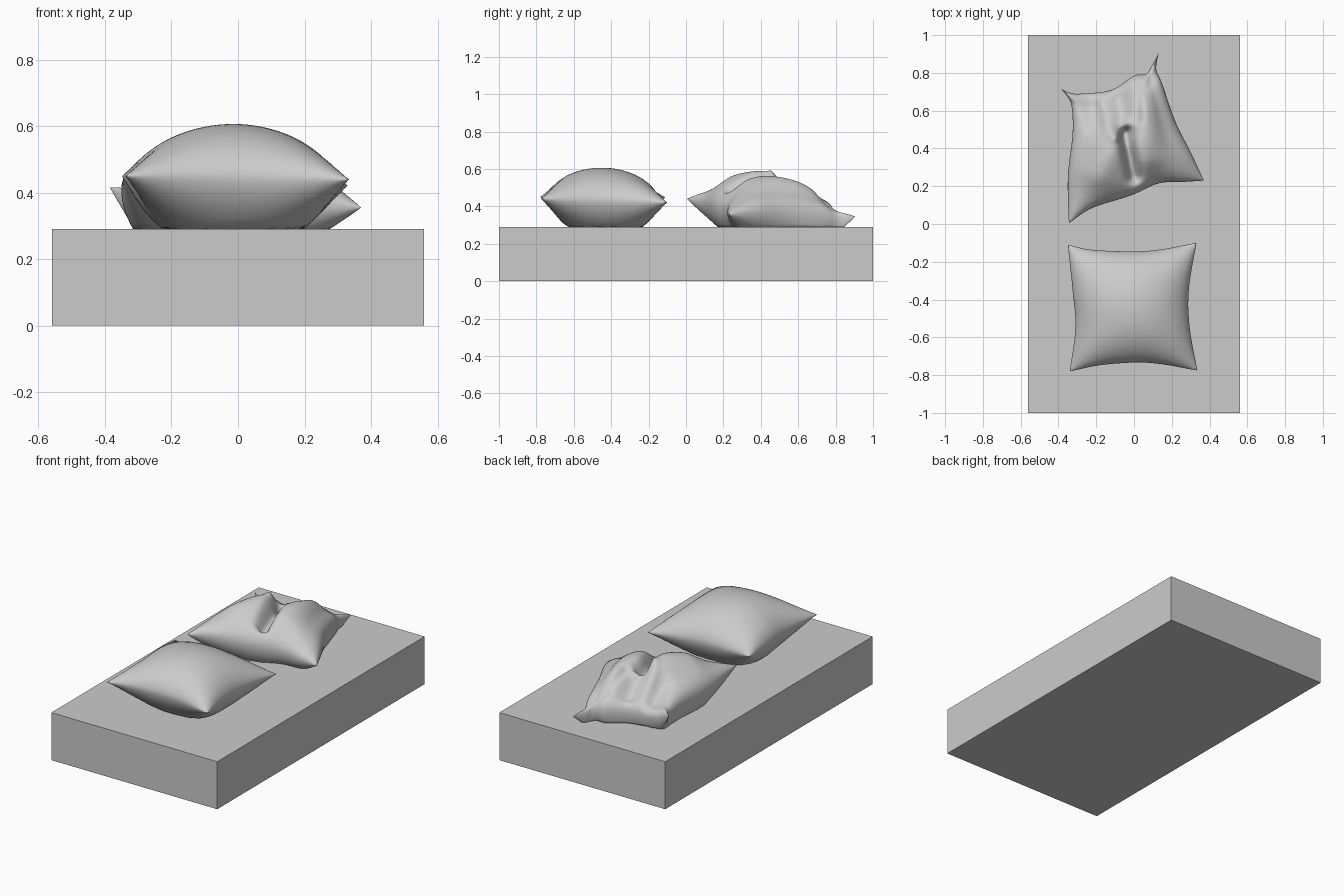
import bpy, bmesh, math
from mathutils import Vector

if "Cube" in bpy.data.objects:
    bpy.data.objects.remove(bpy.data.objects["Cube"])

FLOOR = 0.29


def spline(points):
    """Smooth curve through points, returned as a function of arc length 0..1."""
    p = [Vector(q) for q in points]
    p = [2 * p[0] - p[1]] + p + [2 * p[-1] - p[-2]]
    dense = []
    for i in range(1, len(p) - 2):
        a, b, c, d = p[i - 1:i + 3]
        for k in range(16):
            t = k / 16
            dense.append(0.5 * (2 * b + (c - a) * t + (2 * a - 5 * b + 4 * c - d) * t * t
                                + (3 * b - a - 3 * c + d) * t ** 3))
    dense.append(p[-2])
    dist = [0.0]
    for a, b in zip(dense, dense[1:]):
        dist.append(dist[-1] + (b - a).length)

    def at(t):
        s = t * dist[-1]
        for i in range(len(dense) - 1):
            if s <= dist[i + 1]:
                return dense[i].lerp(dense[i + 1], (s - dist[i]) / (dist[i + 1] - dist[i]))
        return dense[-1]
    return at


def pillow(name, front, back, left, right, height, depth, power, n):
    """Two puffed sheets sewn along a seam of four edge curves."""
    ts = [0.5 - 0.5 * math.cos(math.pi * i / n) * (0.6 + 0.4 * abs(math.cos(math.pi * i / n)))
          for i in range(n + 1)]
    F, B, L, R = ([spline(e)(t) for t in ts] for e in (front, back, left, right))
    bm = bmesh.new()
    top, bottom = {}, {}
    for i, u in enumerate(ts):
        for j, v in enumerate(ts):
            p = ((1 - v) * F[i] + v * B[i] + (1 - u) * L[j] + u * R[j]
                 - (1 - u) * (1 - v) * F[0] - u * (1 - v) * F[n]
                 - (1 - u) * v * B[0] - u * v * B[n])
            puff = max(0, 16 * u * (1 - u) * v * (1 - v)) ** power
            top[i, j] = bm.verts.new((p.x, p.y, max(FLOOR + 0.01, p.z + puff * height(p.x, p.y))))
            if i in (0, n) or j in (0, n):
                bottom[i, j] = top[i, j]
            else:
                bottom[i, j] = bm.verts.new((p.x, p.y, max(FLOOR, p.z - puff * depth)))
    for i in range(n):
        for j in range(n):
            ring = [(i, j), (i + 1, j), (i + 1, j + 1), (i, j + 1)]
            bm.faces.new([top[k] for k in ring])
            bm.faces.new([bottom[k] for k in reversed(ring)])
    me = bpy.data.meshes.new(name)
    bm.to_mesh(me)
    bm.free()
    for f in me.polygons:
        f.use_smooth = True
    ob = bpy.data.objects.new(name, me)
    bpy.context.collection.objects.link(ob)
    return ob


def ridge(x, y, a, b, width):
    """Soft bump of height 1 along the segment a-b."""
    p, a, b = Vector((x, y)), Vector(a), Vector(b)
    t = min(1, max(0, (p - a).dot(b - a) / (b - a).length_squared))
    return math.exp(-((p - a.lerp(b, t)).length / width) ** 2)


# Base block
bpy.ops.mesh.primitive_cube_add(size=1, location=(0, 0, FLOOR / 2))
base = bpy.context.object
base.name = "base_block"
base.scale = (1.12, 2, FLOOR)

# Plump pillow
fl, fr, br, bl = (-.34, -.78, .45), (.335, -.775, .44), (.33, -.10, .42), (-.35, -.11, .45)
pillow("plump_pillow",
       [fl, (-.16, -.745, .45), (.08, -.735, .445), fr],
       [bl, (-.22, -.137, .435), (0, -.145, .43), (.14, -.135, .425), br],
       [fl, (-.31, -.55, .44), (-.325, -.35, .44), bl],
       [fr, (.295, -.55, .435), (.29, -.35, .43), br],
       lambda x, y: 0.172, 0.21, 0.58, 32)


# Crumpled pillow
def crumple(x, y):
    h = 0.165
    h += 0.065 * ridge(x, y, (-.19, .27), (-.12, .42), .11)
    h += 0.04 * ridge(x, y, (.08, .35), (.06, .72), .08)
    h -= 0.10 * ridge(x, y, (0, .25), (-.05, .48), .035)
    h -= 0.04 * ridge(x, y, (-.05, .5), (-.08, .66), .05)
    h -= 0.035 * ridge(x, y, (-.2, .52), (-.24, .68), .05)
    h -= 0.02 * ridge(x, y, (.02, .55), (.03, .74), .02)
    h += 0.03 * ridge(x, y, (-.10, .46), (-.04, .53), .025)
    h += 0.02 * ridge(x, y, (-.14, .5), (-.17, .64), .03)
    h += 0.006 * math.sin(38 * x + 9 * y) * max(0, min(1, (y - .4) * 5))
    return h


fl, fr, br, bl = (-.345, .005, .44), (.37, .23, .355), (.13, .905, .345), (-.385, .715, .415)
pillow("crumpled_pillow",
       [fl, (-.22, .085, .42), (-.02, .15, .40), (.13, .215, .38), (.25, .222, .365), fr],
       [bl, (-.34, .695, .385), (-.28, .69, .36), (-.12, .71, .35), (0, .785, .35),
        (.065, .795, .345), (.095, .84, .33), br],
       [fl, (-.35, .25, .40), (-.325, .48, .38), (-.33, .62, .37), (-.35, .67, .385), bl],
       [fr, (.30, .38, .37), (.22, .54, .37), (.15, .74, .35), (.118, .82, .33), br],
       crumple, 0.2, 0.48, 64)
